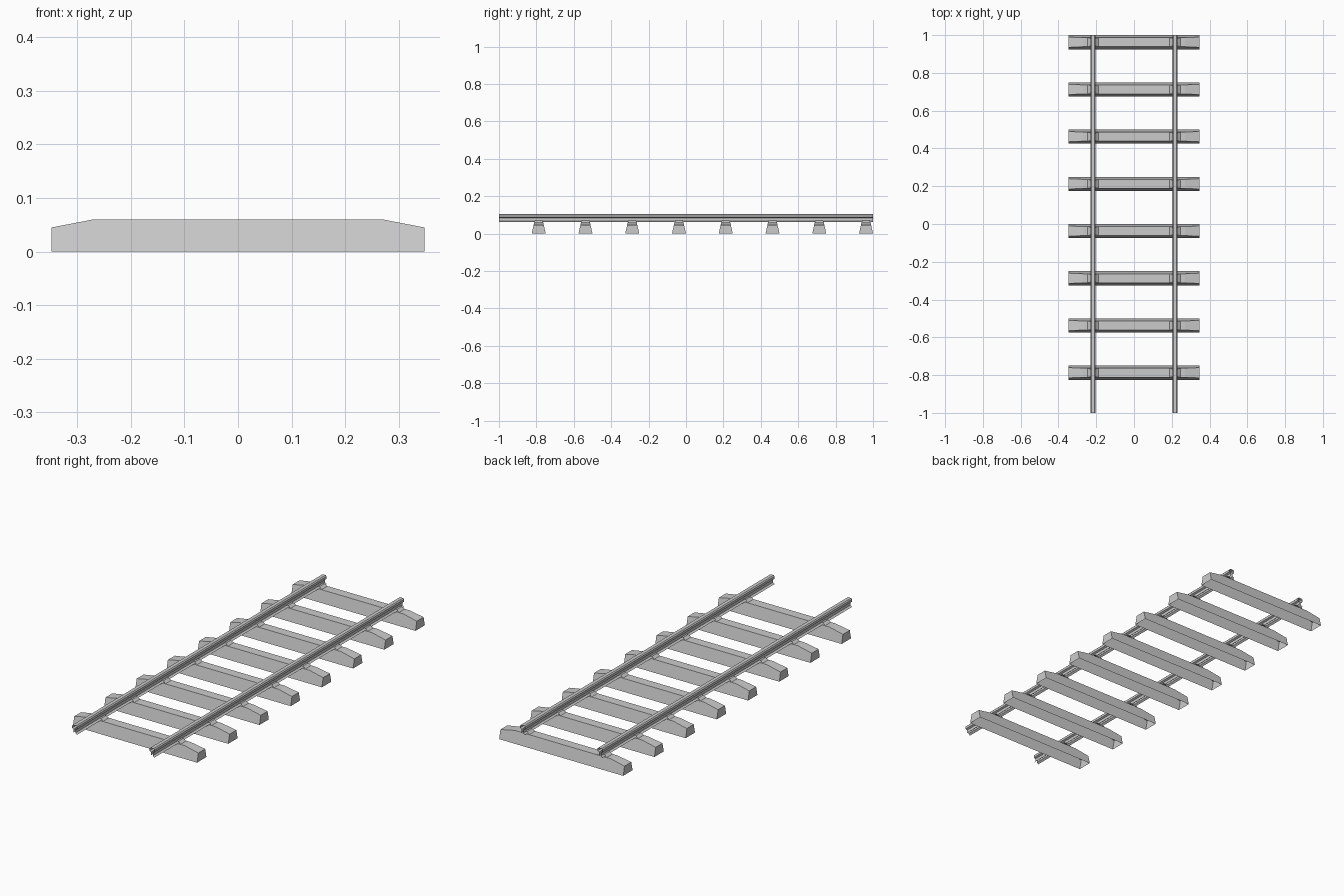
import bpy

if "Cube" in bpy.data.objects:
    bpy.data.objects.remove(bpy.data.objects["Cube"])

SPACING, FIRST_Y = 0.25, -0.7875
RAIL_X = 0.217


def make_object(name, verts, faces, location=(0, 0, 0)):
    mesh = bpy.data.meshes.new(name)
    mesh.from_pydata(verts, [], faces)
    mesh.update()
    obj = bpy.data.objects.new(name, mesh)
    obj.location = location
    bpy.context.collection.objects.link(obj)
    return obj


def half_width(z):
    # sloping sides of a sleeper
    return 0.0375 - 0.225 * z


def make_strip(name, path, location=(0, 0, 0)):
    # open sheet: path of (x, z, half depth along y)
    verts = []
    for x, z, d in path:
        verts += [(x, -d, z), (x, d, z)]
    faces = [(2*i, 2*i + 2, 2*i + 3, 2*i + 1) for i in range(len(path) - 1)]
    return make_object(name, verts, faces, location)


def make_sleeper(name, y):
    # hollow underneath, flat top dropping towards both ends
    tops = [(-0.348, 0.045), (-0.27, 0.06), (0.27, 0.06), (0.348, 0.045)]
    verts = []
    for x, z in tops:
        b, t = half_width(0), half_width(z)
        verts += [(x, -b, 0), (x, -t, z), (x, t, z), (x, b, 0)]
    faces = []
    for s in range(3):
        for k in range(3):
            a = 4*s + k
            faces.append((a, a + 4, a + 5, a + 1))
    faces += [(0, 1, 2, 3), (15, 14, 13, 12)]
    return make_object(name, verts, faces, (0, y, 0))


# Sleepers with small ramped rail seats
for i in range(8):
    y = FIRST_Y + i * SPACING
    make_sleeper(f"sleeper_{i + 1}", y)
    for side in (-1, 1):
        seat = [(-0.028, 0.06, 0.024), (-0.014, 0.07, 0.02),
                (0.014, 0.07, 0.02), (0.028, 0.06, 0.024)]
        make_strip(f"rail_seat_{i + 1}", seat, (side * RAIL_X, y, 0))

# Rails: open-ended profile of foot, web and head
half = [(0.014, 0.061), (0.005, 0.068), (0.005, 0.084),
        (0.014, 0.088), (0.014, 0.100), (0.009, 0.105)]
profile = [(-x, z, 1.0) for x, z in half] + [(x, z, 1.0) for x, z in reversed(half)]
for side, label in ((-1, "left"), (1, "right")):
    make_strip(f"rail_{label}", profile, (side * RAIL_X, 0, 0))
